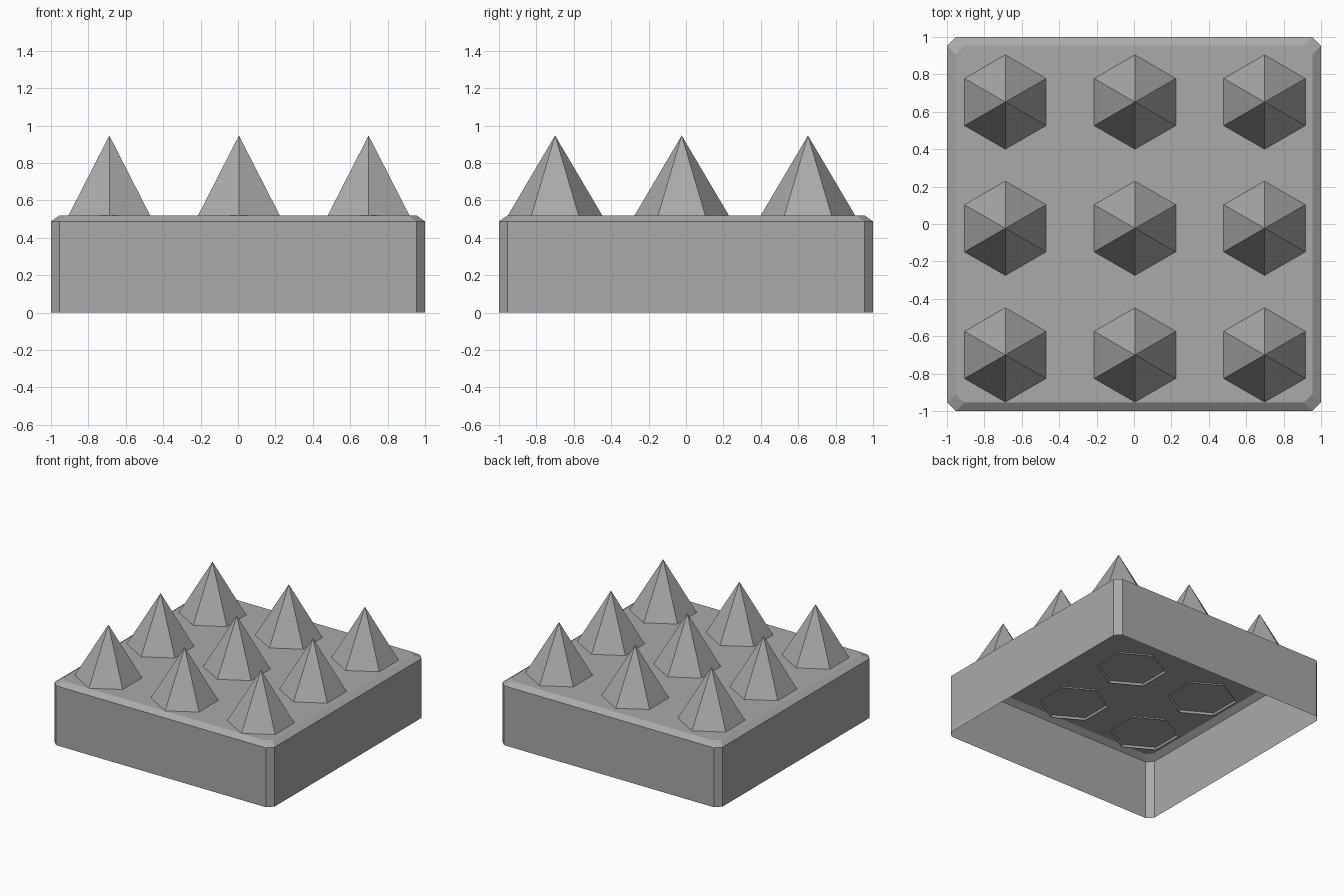
import bpy
import bmesh
import math

if "Cube" in bpy.data.objects:
    bpy.data.objects.remove(bpy.data.objects["Cube"], do_unlink=True)

# Single grey material
grey = bpy.data.materials.new("stone_grey")
grey.use_nodes = True
colour = (0.4, 0.4, 0.4, 1.0)
grey.diffuse_color = colour
grey.node_tree.nodes["Principled BSDF"].inputs["Base Color"].default_value = colour


def finish(bm, name, location=(0, 0, 0)):
    mesh = bpy.data.meshes.new(name)
    bm.to_mesh(mesh)
    bm.free()
    mesh.materials.append(grey)
    obj = bpy.data.objects.new(name, mesh)
    obj.location = location
    bpy.context.collection.objects.link(obj)
    return obj


def bridge(bm, lower, upper):
    n = len(lower)
    for i in range(n):
        j = (i + 1) % n
        bm.faces.new((lower[i], lower[j], upper[j], upper[i]))


def cut_square(bm, half, cut, z):
    """Counter-clockwise square ring with its corners cut off."""
    a, b = half, half - cut
    ring = [(a, -b), (a, b), (b, a), (-b, a), (-a, b), (-a, -b), (-b, -a), (b, -a)]
    return [bm.verts.new((x, y, z)) for x, y in ring]


# Base: thin hollow box, open below, with chamfered corners and top rim
CUT = 0.046
TOP = 0.52
bm = bmesh.new()
rings = [cut_square(bm, half, CUT, z)
         for half, z in ((1.0, 0.0), (1.0, 0.488), (1.0 - CUT, TOP))]
for lower, upper in zip(rings, rings[1:]):
    bridge(bm, lower, upper)
bm.faces.new(rings[-1])
finish(bm, "base")

# Spikes: open six-sided cones, sunk slightly through the base top
SINK = 0.017
APEX = 0.947
RADIUS = 0.252 * (APEX - TOP + SINK) / (APEX - TOP)


def spike(name, x, y):
    bm = bmesh.new()
    tip = bm.verts.new((0, 0, APEX - TOP + SINK))
    ring = [bm.verts.new((RADIUS * math.cos(a), RADIUS * math.sin(a), 0))
            for a in (math.radians(30 + 60 * i) for i in range(6))]
    for i in range(6):
        bm.faces.new((ring[i], ring[(i + 1) % 6], tip))
    finish(bm, name, (x, y, TOP - SINK))


for row, y in (("front", -0.70), ("middle", -0.023), ("back", 0.652)):
    for column, x in (("right", -0.688), ("centre", 0.005), ("left", 0.698)):
        spike(f"spike_{row}_{column}", x, y)
